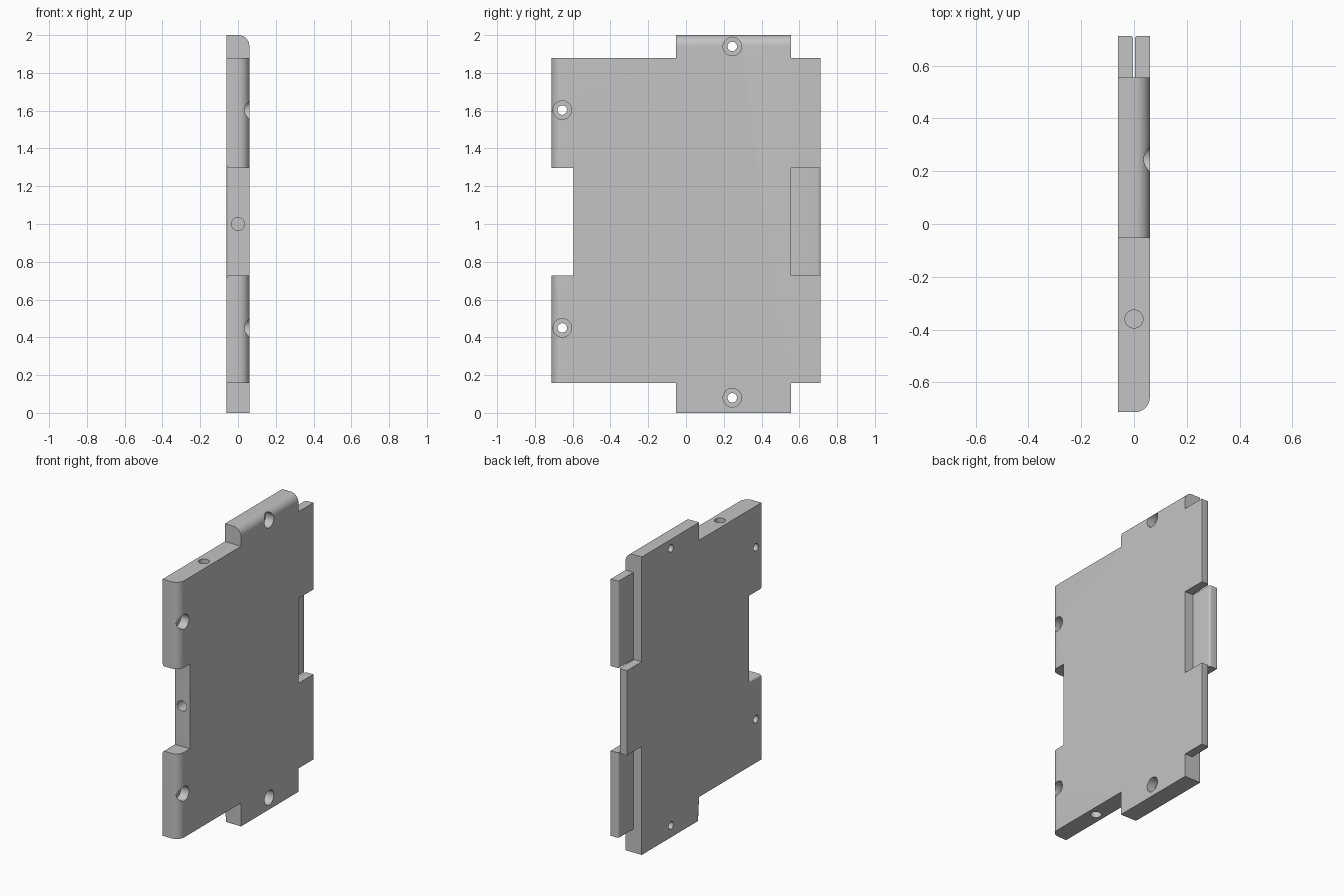
import bpy, bmesh, math
from mathutils import Vector

cube = bpy.data.objects.get("Cube")
if cube:
    bpy.data.objects.remove(cube, do_unlink=True)

HALF = 0.06                 # half thickness of the panel
LAP = 0.003                 # half the gap between the lapped tabs
BACK, BACK_END = 0.555, 0.713
FRONT, NOTCH = -0.713, -0.595
LOW, HIGH = 0.157, 1.88
Z1, Z2 = 0.728, 1.297       # notch and middle tab limits

grey = bpy.data.materials.new("plain grey")
grey.use_nodes = True
COLOUR = (0.55, 0.55, 0.55, 1)
grey.diffuse_color = COLOUR
grey.node_tree.nodes["Principled BSDF"].inputs["Base Color"].default_value = COLOUR


def bevel(bm, test, radius, segments):
    """Round every edge whose two ends both pass the test."""
    edges = [e for e in bm.edges if all(test(v.co) for v in e.verts)]
    bmesh.ops.bevel(bm, geom=edges, offset=radius, segments=segments,
                    profile=0.5, affect='EDGES', clamp_overlap=False)


def make_object(name, bm):
    bmesh.ops.recalc_face_normals(bm, faces=bm.faces)
    mesh = bpy.data.meshes.new(name)
    bm.to_mesh(mesh)
    bm.free()
    mesh.materials.append(grey)
    obj = bpy.data.objects.new(name, mesh)
    bpy.context.collection.objects.link(obj)
    return obj


def extrude_profile(points, x0, x1):
    bm = bmesh.new()
    face = bm.faces.new([bm.verts.new((x0, y, z)) for y, z in points])
    grown = bmesh.ops.extrude_face_region(bm, geom=[face])["geom"]
    bmesh.ops.translate(bm, vec=(x1 - x0, 0, 0),
                        verts=[g for g in grown if isinstance(g, bmesh.types.BMVert)])
    return bm


def near(a, b):
    return abs(a - b) < 1e-4


def smooth(obj):
    bpy.ops.object.select_all(action='DESELECT')
    obj.select_set(True)
    bpy.context.view_layer.objects.active = obj
    bpy.ops.object.shade_smooth_by_angle(angle=math.radians(30))


# Panel body with its top and bottom tabs and the front notch
outline = [(FRONT, LOW), (-0.053, LOW), (-0.053, 0), (BACK, 0),
           (BACK, 2), (-0.053, 2), (-0.053, HIGH), (FRONT, HIGH),
           (FRONT, Z2), (NOTCH, Z2), (NOTCH, Z1), (FRONT, Z1)]
bm = extrude_profile(outline, -HALF, HALF)

# Large rounds on the outer front edges and the top edge
bevel(bm, lambda c: near(c.x, HALF) and (near(c.y, FRONT) or near(c.z, 2)), 0.057, 10)
# Small rounds on the inner side of the notch and the bottom tab
bevel(bm, lambda c: near(c.x, -HALF) and c.y < NOTCH + 0.01
      and (near(c.z, Z1) or near(c.z, Z2)), 0.015, 4)
bevel(bm, lambda c: near(c.x, -HALF) and near(c.y, -0.053) and c.z < LOW + 0.01, 0.015, 4)
panel = make_object("panel", bm)


def drill(name, start, end, radius):
    """Cut a round hole from start to end."""
    start, end = Vector(start), Vector(end)
    axis = end - start
    bm = bmesh.new()
    turn = axis.to_track_quat('Z', 'Y').to_matrix().to_4x4()
    turn.translation = (start + end) / 2
    bmesh.ops.create_cone(bm, cap_ends=True, segments=32, radius1=radius,
                          radius2=radius, depth=axis.length, matrix=turn)
    cutter = make_object(name, bm)
    cutter.hide_render = True
    mod = panel.modifiers.new(name, 'BOOLEAN')
    mod.operation = 'DIFFERENCE'
    mod.solver = 'EXACT'
    mod.object = cutter
    bpy.context.view_layer.objects.active = panel
    bpy.ops.object.modifier_apply(modifier=name)
    bpy.data.objects.remove(cutter, do_unlink=True)


# Counterbored screw holes through the outer face
for y, z in [(0.245, 1.94), (0.245, 0.08), (-0.655, 1.603), (-0.655, 0.45)]:
    drill("screw_hole", (-0.1, y, z), (0.1, y, z), 0.025)
    drill("counterbore", (0, y, z), (0.1, y, z), 0.049)

# Blind holes in the edges
drill("front_hole", (0, NOTCH - 0.05, 1), (0, NOTCH + 0.2, 1), 0.035)
drill("top_hole", (0, -0.36, HIGH + 0.05), (0, -0.36, HIGH - 0.2), 0.034)
drill("bottom_hole", (0, -0.36, LOW - 0.05), (0, -0.36, LOW + 0.2), 0.034)
smooth(panel)

# Half-thickness interlocking tabs along the back edge
for name, z0, z1, side in [("lower_tab", LOW, Z1, 1), ("middle_tab", Z1, Z2, -1),
                           ("upper_tab", Z2, HIGH, 1)]:
    corners = [(BACK, z0), (BACK_END, z0), (BACK_END, z1), (BACK, z1)]
    inner = side * LAP
    bm = extrude_profile(corners, inner, side * HALF)
    bevel(bm, lambda c: near(c.x, inner) and near(c.y, BACK_END), 0.013, 4)
    smooth(make_object(name, bm))
